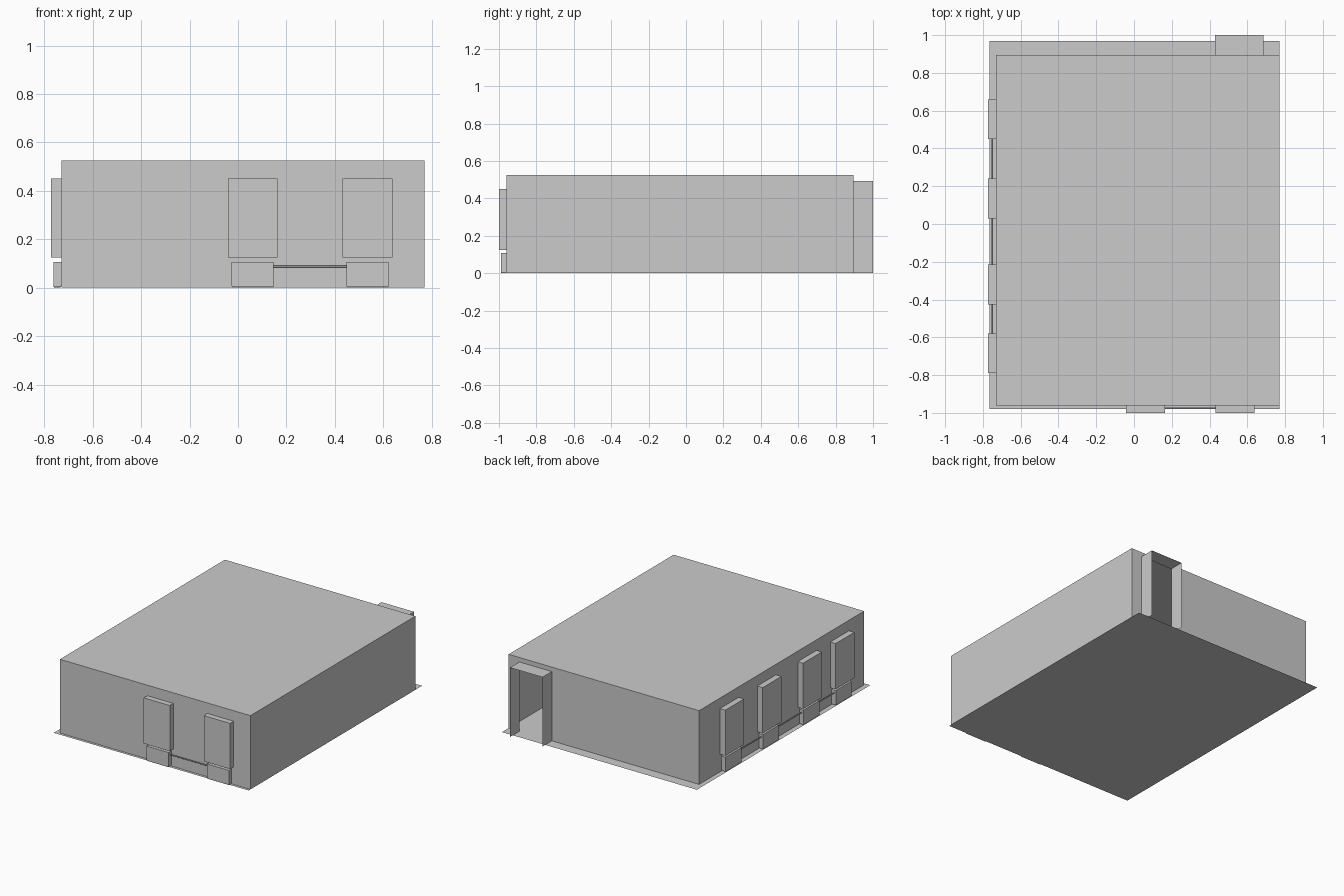
import bpy, bmesh
from mathutils import Vector

if "Cube" in bpy.data.objects:
    bpy.data.objects.remove(bpy.data.objects["Cube"])

X0, X1, Y0, Y1, H = -0.73, 0.77, -0.96, 0.895, 0.525
WZ = (0.125, 0.45)           # window sill and head heights


def finish(name, bm):
    bmesh.ops.remove_doubles(bm, verts=bm.verts, dist=1e-5)
    me = bpy.data.meshes.new(name)
    bm.to_mesh(me)
    bm.free()
    ob = bpy.data.objects.new(name, me)
    bpy.context.collection.objects.link(ob)
    return ob


def quad(bm, pts, facing=None):
    f = bm.faces.new([bm.verts.new(p) for p in pts])
    f.normal_update()
    if facing is not None and f.normal.dot(Vector(facing)) < 0:
        f.normal_flip()


def plane(name, x0, x1, y0, y1, z, facing):
    bm = bmesh.new()
    quad(bm, [(x0, y0, z), (x1, y0, z), (x1, y1, z), (x0, y1, z)], facing)
    finish(name, bm)


def wall(name, axis, pos, out, span, openings=(), depth=0.0, closed=True):
    """Single-sheet wall with box-shaped reveals pushed outward at each opening (u0, u1, z0, z1)."""
    bm = bmesh.new()

    def p(u, z, d=0.0):
        w = pos + out * d
        return (u, w, z) if axis == 'Y' else (w, u, z)

    n = (0, out, 0) if axis == 'Y' else (out, 0, 0)
    us = sorted({*span, *(u for o in openings for u in o[:2])})
    zs = sorted({0.0, H, *(z for o in openings for z in o[2:])})
    for a, b in zip(us, us[1:]):
        for c, d in zip(zs, zs[1:]):
            if any(o[0] < (a + b) / 2 < o[1] and o[2] < (c + d) / 2 < o[3] for o in openings):
                continue
            quad(bm, [p(a, c), p(b, c), p(b, d), p(a, d)], n)
    for a, b, c, d in openings:
        ring = [(a, c), (b, c), (b, d), (a, d)]
        mid = Vector(p((a + b) / 2, (c + d) / 2, depth / 2))
        for i in range(4):
            q, r = ring[i], ring[(i + 1) % 4]
            if c == 0 and i == 0:      # doorway has no threshold
                continue
            pts = [p(*q), p(*r), p(*r, depth), p(*q, depth)]
            quad(bm, pts, sum((Vector(v) for v in pts), Vector()) / 4 - mid)
        if closed:
            quad(bm, [p(*k, depth) for k in ring], n)
    # merge coplanar grid cells
    bmesh.ops.remove_doubles(bm, verts=bm.verts, dist=1e-5)
    return finish(name, bm)


def radiator(name, x0, x1, y0, y1, z1=0.107):
    bm = bmesh.new()
    bmesh.ops.create_cube(bm, size=1)
    for v in bm.verts:
        v.co = (x0 if v.co.x < 0 else x1, y0 if v.co.y < 0 else y1, 0 if v.co.z < 0 else z1)
    low = [e for e in bm.edges if all(v.co.z < 1e-4 for v in e.verts)]
    bmesh.ops.bevel(bm, geom=low, offset=0.007, segments=2, affect='EDGES', profile=0.5)
    finish(name, bm)


def pipe(name, a, b, r=0.004):
    a, b = Vector(a), Vector(b)
    bm = bmesh.new()
    bmesh.ops.create_cone(bm, cap_ends=True, segments=12, radius1=r, radius2=r, depth=(b - a).length)
    ob = finish(name, bm)
    ob.location = (a + b) / 2
    ob.rotation_euler = (b - a).to_track_quat('Z', 'Y').to_euler()
    for f in ob.data.polygons:
        f.use_smooth = len(f.vertices) == 4


# floor and ceiling
plane("floor", -0.765, 0.77, -0.98, 0.97, 0.0, (0, 0, 1))
plane("ceiling", X0, X1, Y0, Y1, H, (0, 0, 1))

# walls with window recesses and a doorway
side = [(-0.79, -0.58), (-0.425, -0.215), (0.03, 0.24), (0.45, 0.66)]
front = [(-0.042, 0.163), (0.432, 0.638)]
wall("left_wall", 'X', X0, -1, (Y0, Y1), [(*w, *WZ) for w in side], 0.042)
wall("front_wall", 'Y', Y0, -1, (X0, X1), [(*w, *WZ) for w in front], 0.04)
wall("right_wall", 'X', X1, 1, (Y0, Y1))
wall("back_wall", 'Y', Y1, 1, (X0, X1), [(0.43, 0.685, 0.0, 0.493)], 0.105, closed=False)

# radiators under each window
m = 0.016
for i, (a, b) in enumerate(side):
    radiator(f"side_radiator_{i + 1}", -0.763, X0, a + m, b - m)
for i, (a, b) in enumerate(front):
    radiator(f"front_radiator_{i + 1}", a + m, b - m, -0.99, Y0)

# heating pipes between neighbouring radiators
for i in range(3):
    pipe(f"side_pipe_{i + 1}", (-0.75, side[i][1] - m, 0.088), (-0.75, side[i + 1][0] + m, 0.088))
pipe("front_pipe", (front[0][1] - m, -0.976, 0.088), (front[1][0] + m, -0.976, 0.088))
